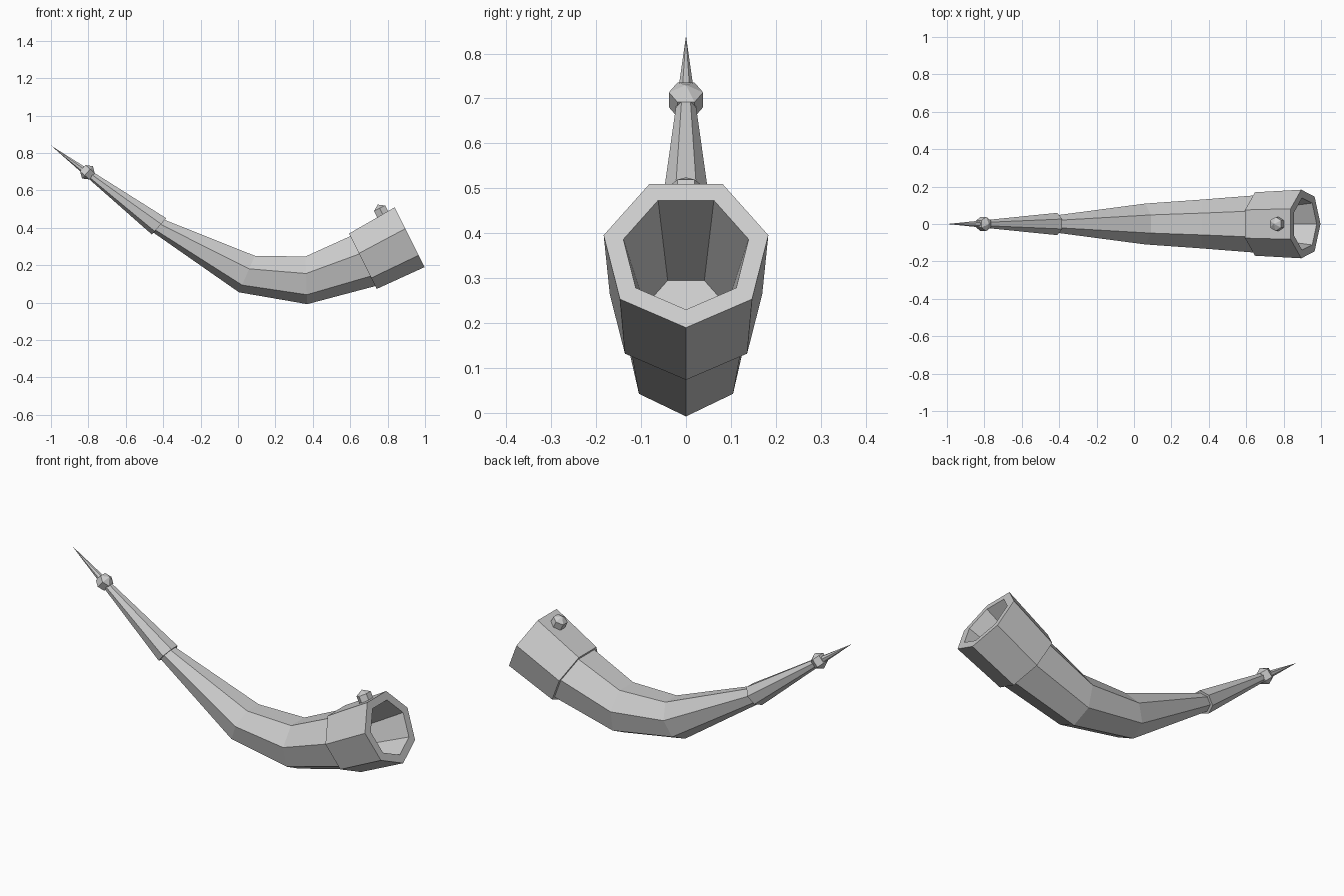
import bpy, bmesh
from math import sin, cos, pi, atan2
from mathutils import Matrix

if "Cube" in bpy.data.objects:
    bpy.data.objects.remove(bpy.data.objects["Cube"])

SIDES = 7


def loft(name, rings, cap_start=False, point=None):
    """Skin seven-sided rings given as (x, z, up_x, up_z, radius)."""
    bm = bmesh.new()
    loops = []
    for x, z, ux, uz, r in rings:
        n = (ux * ux + uz * uz) ** 0.5
        loop = []
        for i in range(SIDES):
            a = pi / SIDES + 2 * pi * i / SIDES   # flat on top, corner below
            h = r * cos(a) / n
            loop.append(bm.verts.new((x + ux * h, r * sin(a), z + uz * h)))
        loops.append(loop)
    for a, b in zip(loops, loops[1:]):
        for i in range(SIDES):
            j = (i + 1) % SIDES
            bm.faces.new((a[i], a[j], b[j], b[i]))
    if cap_start:
        bm.faces.new(loops[0])
    if point:
        p = bm.verts.new(point)
        for i in range(SIDES):
            bm.faces.new((loops[-1][i], loops[-1][(i + 1) % SIDES], p))
    bmesh.ops.recalc_face_normals(bm, faces=bm.faces)
    return finish(name, bm)


def finish(name, bm):
    mesh = bpy.data.meshes.new(name)
    bm.to_mesh(mesh)
    bm.free()
    obj = bpy.data.objects.new(name, mesh)
    bpy.context.collection.objects.link(obj)
    return obj


def bead(name, x, z, ux, uz):
    """Six-sided faceted bead with its axis along the local up direction."""
    bm = bmesh.new()
    m = Matrix.Translation((x, 0, z)) @ Matrix.Rotation(atan2(ux, uz), 4, 'Y')
    bmesh.ops.create_uvsphere(bm, u_segments=6, v_segments=3, radius=0.044, matrix=m)
    return finish(name, bm)


mouth_up = (-0.447, 0.894)
tip_up = (0.66, 0.75)

# Hollow mouth collar: cavity floor, inner lip, outer lip, back step
loft("mouth_collar", [
    (0.638, 0.219, *mouth_up, 0.094),
    (0.913, 0.358, *mouth_up, 0.143),
    (0.913, 0.358, *mouth_up, 0.188),
    (0.664, 0.229, *mouth_up, 0.174),
    (0.664, 0.229, *mouth_up, 0.157),
], cap_start=True)

# Curved horn body
loft("horn_body", [
    (0.664, 0.229, *mouth_up, 0.157),
    (0.365, 0.126, -0.04, 1.0, 0.134),
    (0.05, 0.158, 0.4, 0.917, 0.112),
    (-0.42, 0.41, *tip_up, 0.048),
])

# Pointed metal tip
loft("horn_tip", [
    (-0.42, 0.41, *tip_up, 0.048),
    (-0.42, 0.41, *tip_up, 0.061),
], point=(-1.0, 0, 0.84))

# Faceted beads on the tip and the collar
bead("tip_bead", -0.805, 0.697, *tip_up)
bead("collar_stud", 0.767, 0.485, *mouth_up)
